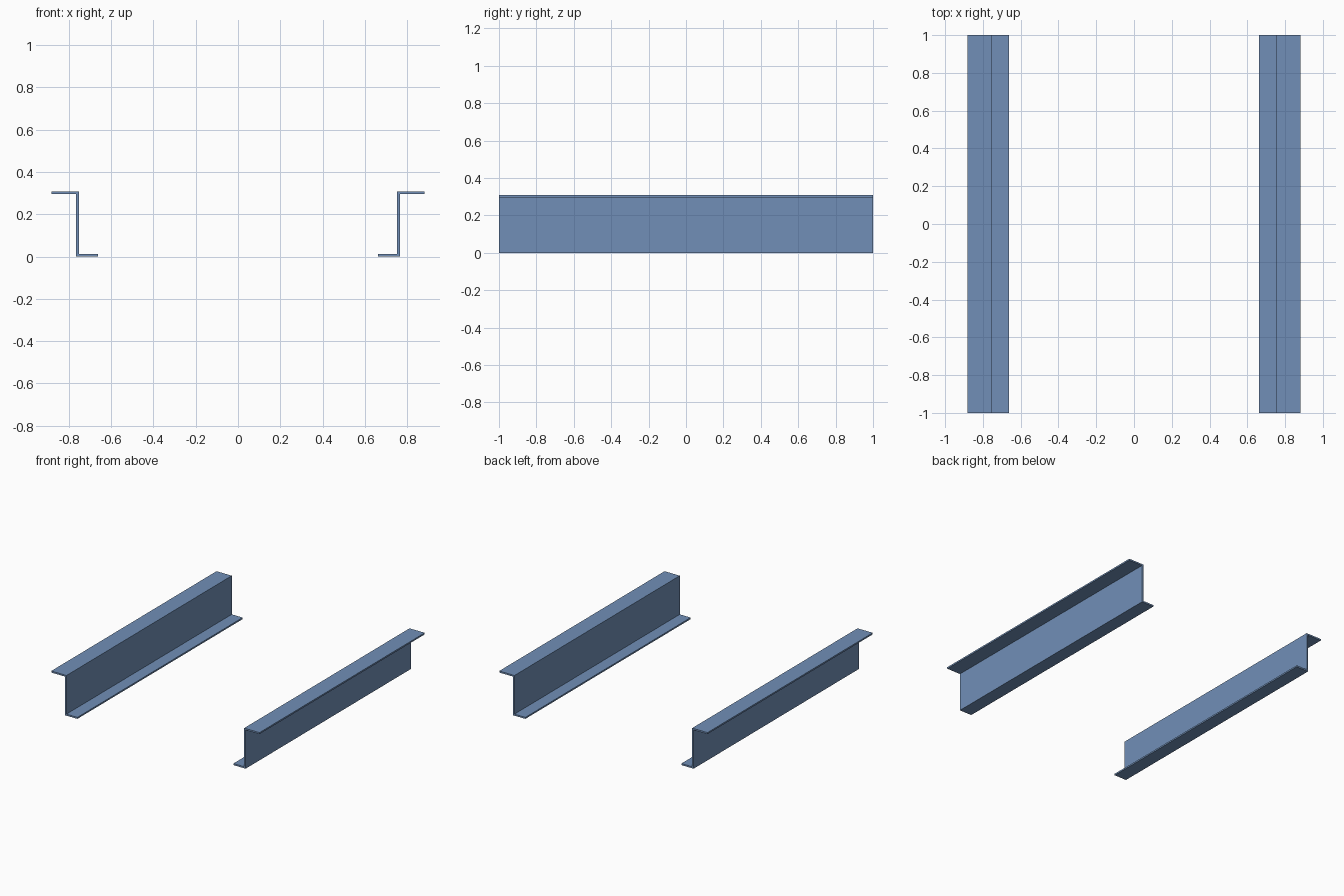
import bpy
import bmesh

cube = bpy.data.objects.get("Cube")
if cube:
    bpy.data.objects.remove(cube, do_unlink=True)

# Blue painted steel
color = (0.165, 0.275, 0.474, 1.0)
steel = bpy.data.materials.new("blue_steel")
steel.use_nodes = True
steel.diffuse_color = color
steel.node_tree.nodes["Principled BSDF"].inputs["Base Color"].default_value = color

LENGTH, HEIGHT, THICK = 2.0, 0.308, 0.012
WEB_IN, FOOT_TIP, FLANGE_TIP = 0.753, 0.661, 0.882
WEB_OUT = WEB_IN + THICK

# Z-shaped section: foot points inward, top flange points outward
SECTION = [
    (FOOT_TIP, 0), (WEB_OUT, 0), (WEB_OUT, HEIGHT - THICK),
    (FLANGE_TIP, HEIGHT - THICK), (FLANGE_TIP, HEIGHT),
    (WEB_IN, HEIGHT), (WEB_IN, THICK), (FOOT_TIP, THICK),
]


def make_rail(name, side):
    """Extrude the section along y, mirrored in x by side."""
    bm = bmesh.new()
    face = bm.faces.new([bm.verts.new((side * x, -LENGTH / 2, z)) for x, z in SECTION])
    result = bmesh.ops.extrude_face_region(bm, geom=[face], use_keep_orig=True)
    moved = [v for v in result["geom"] if isinstance(v, bmesh.types.BMVert)]
    bmesh.ops.translate(bm, verts=moved, vec=(0, LENGTH, 0))
    bmesh.ops.recalc_face_normals(bm, faces=bm.faces)
    mesh = bpy.data.meshes.new(name)
    bm.to_mesh(mesh)
    bm.free()
    mesh.materials.append(steel)
    bpy.context.collection.objects.link(bpy.data.objects.new(name, mesh))


# Matching pair of rails
for name, side in (("left_rail", 1), ("right_rail", -1)):
    make_rail(name, side)
